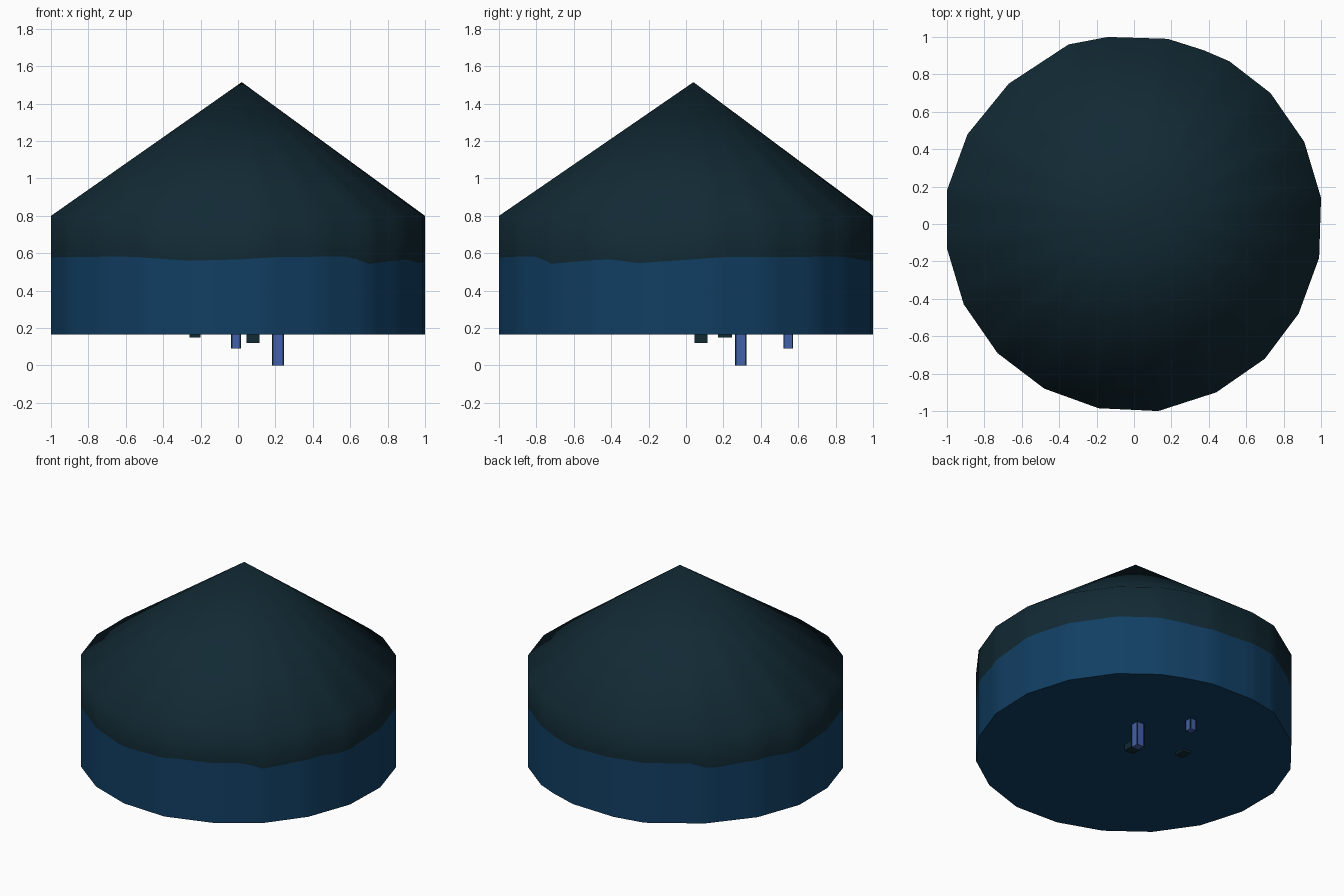
import bpy, bmesh, math

if "Cube" in bpy.data.objects:
    bpy.data.objects.remove(bpy.data.objects["Cube"])


def material(name, rgb):
    m = bpy.data.materials.new(name)
    m.diffuse_color = (*rgb, 1)
    m.use_nodes = True
    m.node_tree.nodes["Principled BSDF"].inputs["Base Color"].default_value = m.diffuse_color
    return m


DARK = material("dark slate", (0.0058, 0.0225, 0.034))
BLUE = material("deep blue", (0.0056, 0.049, 0.125))
VIOLET = material("violet blue", (0.055, 0.115, 0.40))

# slightly uneven twenty-sided outline
OUTLINE = [(1.0, .14), (.91, .44), (.73, .70), (.51, .87), (.37, .93), (.18, .99),
           (-.14, 1.0), (-.35, .96), (-.67, .75), (-.89, .48), (-1.0, .18),
           (-1.0, -.13), (-.91, -.43), (-.73, -.69), (-.48, -.88), (-.19, -.985),
           (.13, -1.0), (.44, -.90), (.70, -.72), (.88, -.48), (.99, -.18)]
BOTTOM, RIM, APEX = 0.165, 0.80, (0.02, 0.04, 1.515)

# wavy colour line: (angle, height), repeating every half turn
WAVE = [(0, .565), (12, .58), (55, .582), (75, .56), (92, .568), (102, .58),
        (127, .583), (134, .543), (147, .56), (156, .568), (165, .547), (180, .565)]


def wave(x, y):
    a = math.degrees(math.atan2(y, x)) % 180
    for (a0, z0), (a1, z1) in zip(WAVE, WAVE[1:]):
        if a0 <= a <= a1:
            return z0 + (z1 - z0) * (a - a0) / (a1 - a0)
    return .565


def finish(name, bm, mats):
    bmesh.ops.recalc_face_normals(bm, faces=bm.faces[:])
    me = bpy.data.meshes.new(name)
    bm.to_mesh(me)
    bm.free()
    for m in mats:
        me.materials.append(m)
    ob = bpy.data.objects.new(name, me)
    bpy.context.collection.objects.link(ob)
    return ob


def build_body():
    pts = []
    for (x0, y0), (x1, y1) in zip(OUTLINE, OUTLINE[1:] + OUTLINE[:1]):
        for k in range(4):
            t = k / 4
            pts.append((x0 + (x1 - x0) * t, y0 + (y1 - y0) * t))
    bm = bmesh.new()
    low = [bm.verts.new((x, y, BOTTOM)) for x, y in pts]
    mid = [bm.verts.new((x, y, wave(x, y))) for x, y in pts]
    rim = [bm.verts.new((x, y, RIM)) for x, y in pts]
    tip = bm.verts.new(APEX)
    n = len(pts)
    for i in range(n):
        j = (i + 1) % n
        bm.faces.new((low[i], low[j], mid[j], mid[i])).material_index = 1
        bm.faces.new((mid[i], mid[j], rim[j], rim[i]))
        bm.faces.new((rim[i], rim[j], tip))
    bm.faces.new(low[::-1]).material_index = 1
    ob = finish("body", bm, [DARK, BLUE])
    bpy.context.view_layer.objects.active = ob
    ob.select_set(True)
    bpy.ops.object.shade_smooth_by_angle(angle=math.radians(70))
    ob.select_set(False)


def box(name, x0, x1, y0, y1, z0, mat):
    bm = bmesh.new()
    bmesh.ops.create_cube(bm, size=1)
    z1 = BOTTOM + 0.02
    for v in bm.verts:
        v.co = (x1 if v.co.x > 0 else x0, y1 if v.co.y > 0 else y0,
                z1 if v.co.z > 0 else z0)
    finish(name, bm, [mat])


build_body()

# short dark pegs under the base
box("left_peg", -.26, -.20, .17, .245, .15, DARK)
box("middle_peg", .045, .115, .045, .115, .12, DARK)

# violet posts with thin dark corner strips
for name, x0, x1, y0, y1, z0 in (("back_post", -.037, .015, .52, .573, .09),
                                 ("long_post", .182, .245, .262, .323, 0)):
    box(name, x0 + .004, x1 - .004, y0 + .004, y1 - .004, z0, VIOLET)
    for cx, sx in ((x0, "left"), (x1 - .007, "right")):
        for cy, sy in ((y0, "front"), (y1 - .007, "back")):
            box(f"{name}_{sx}_{sy}_strip", cx, cx + .007, cy, cy + .007, z0, DARK)
